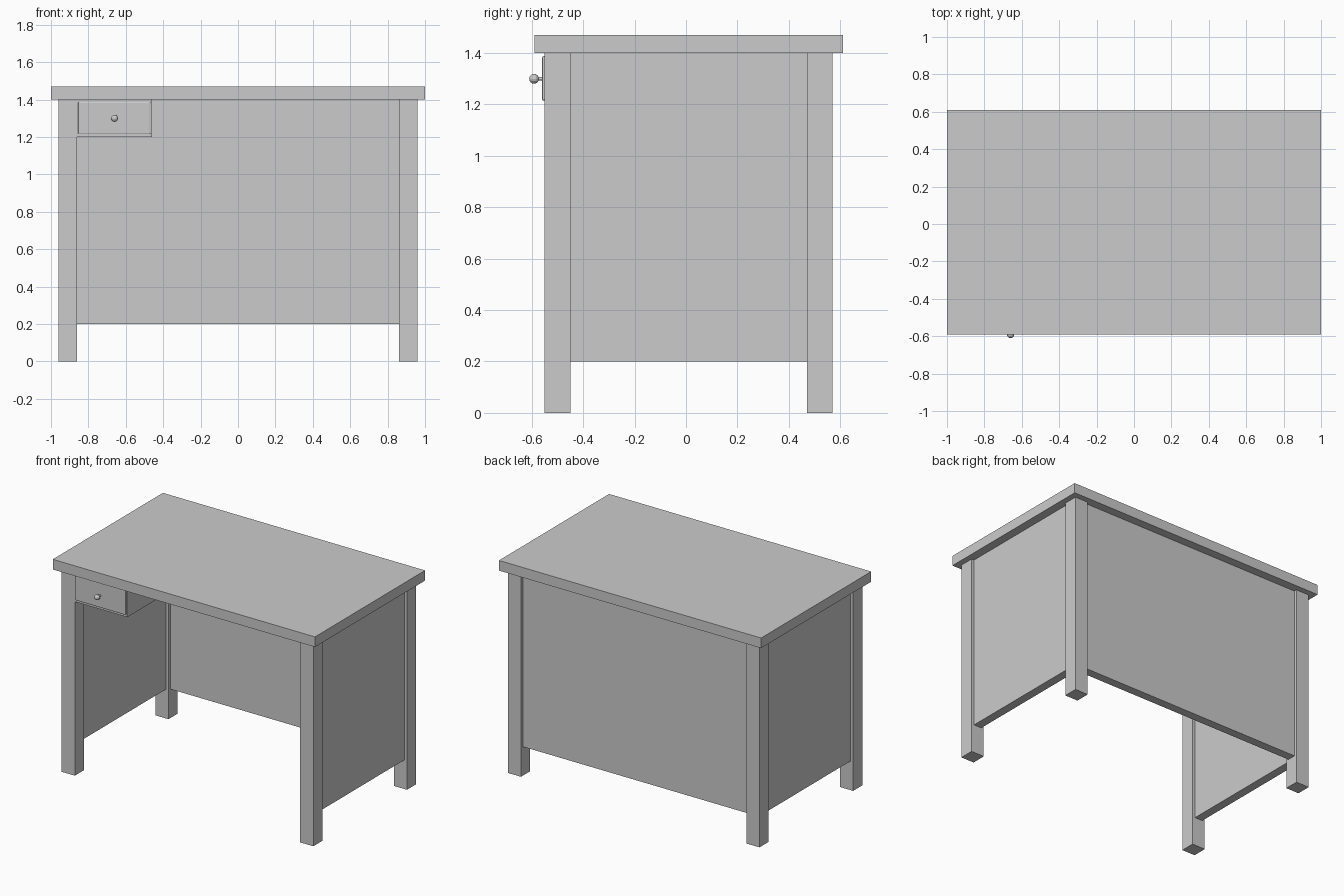
import bpy
import math

if "Cube" in bpy.data.objects:
    bpy.data.objects.remove(bpy.data.objects["Cube"])


def box(name, x, y, z, bevel=0.0):
    """Box from (min, max) pairs on each axis."""
    bpy.ops.mesh.primitive_cube_add(size=1)
    o = bpy.context.object
    o.name = name
    for v in o.data.vertices:
        v.co = [lo + (c + 0.5) * (hi - lo) for c, (lo, hi) in zip(v.co, (x, y, z))]
    if bevel:
        m = o.modifiers.new("bevel", 'BEVEL')
        m.width = bevel
        m.segments = 2
    return o


# Table top
box("table_top", (-1, 1), (-0.59, 0.61), (1.40, 1.47))

# Legs and side panels, mirrored left and right
for side, s in (("left", -1), ("right", 1)):
    def span(a, b):
        return tuple(sorted((s * a, s * b)))
    box(f"front_leg_{side}", span(0.86, 0.96), (-0.55, -0.45), (0, 1.40))
    box(f"back_leg_{side}", span(0.86, 0.96), (0.47, 0.57), (0, 1.40))
    box(f"side_panel_{side}", span(0.88, 0.94), (-0.45, 0.47), (0.20, 1.40))

# Back panel
box("back_panel", (-0.86, 0.86), (0.49, 0.55), (0.20, 1.40))

# Drawer case and its raised front
box("drawer_case", (-0.86, -0.46), (-0.55, 0.47), (1.20, 1.40))
box("drawer_front", (-0.855, -0.467), (-0.56, -0.54), (1.215, 1.388), bevel=0.006)

# Knob and its stem
bpy.ops.mesh.primitive_uv_sphere_add(segments=12, ring_count=8, radius=0.019,
                                     location=(-0.66, -0.591, 1.30),
                                     rotation=(math.pi / 2, 0, 0))
bpy.context.object.name = "drawer_knob"
bpy.ops.mesh.primitive_cylinder_add(vertices=12, radius=0.007, depth=0.035,
                                    location=(-0.66, -0.571, 1.30),
                                    rotation=(math.pi / 2, 0, 0))
bpy.context.object.name = "knob_stem"
